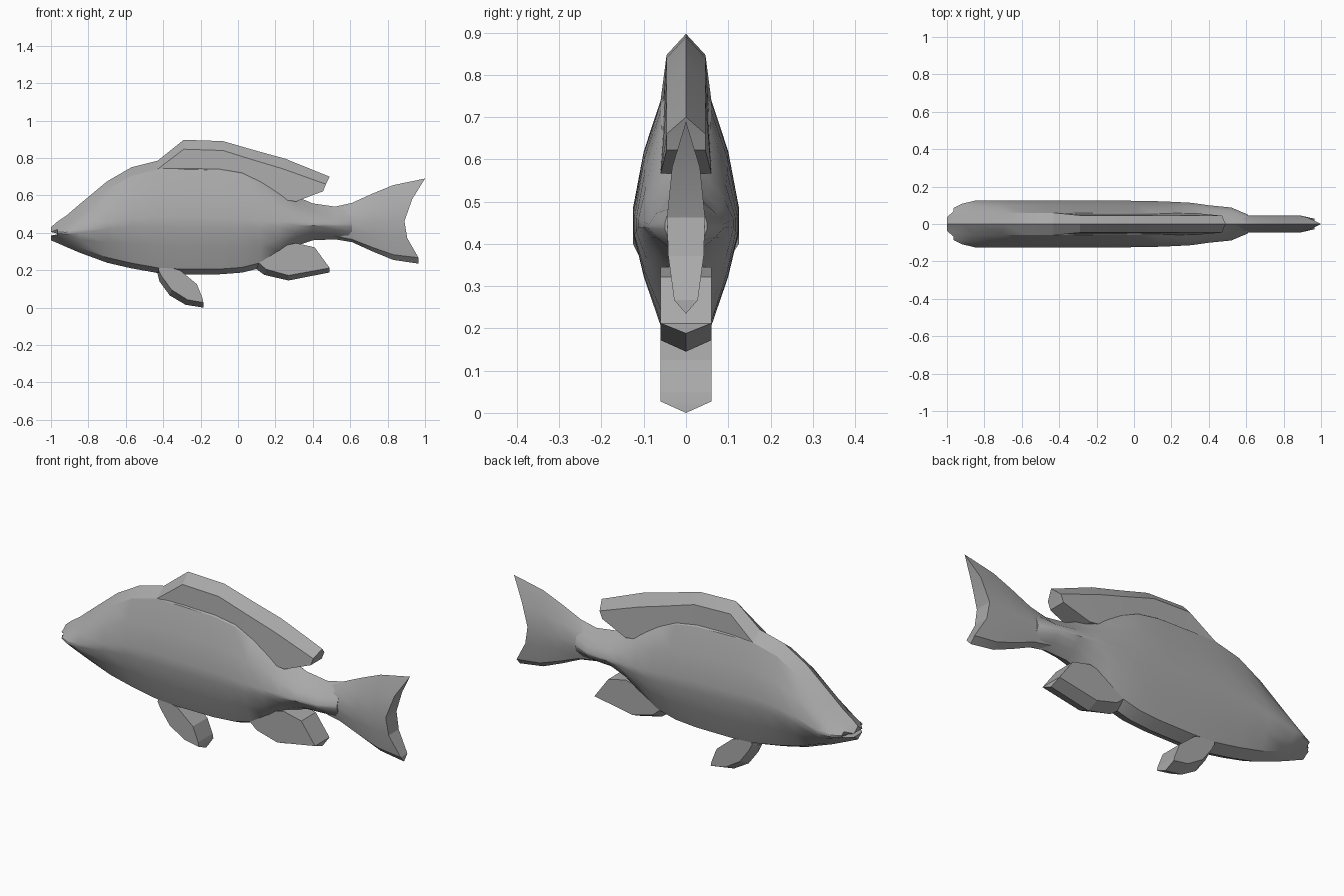
import bpy, bmesh, math

if "Cube" in bpy.data.objects:
    bpy.data.objects.remove(bpy.data.objects["Cube"], do_unlink=True)

GREY = (0.4, 0.4, 0.4, 1.0)
mat = bpy.data.materials.new("plain grey")
mat.use_nodes = True
mat.diffuse_color = GREY
mat.node_tree.nodes["Principled BSDF"].inputs["Base Color"].default_value = GREY


def loft(name, halves, angle=30):
    """Skin a row of half sections (first and last point on y = 0), mirrored in y."""
    bm = bmesh.new()
    rings = []
    for half in halves:
        full = half + [(x, -y, z) for x, y, z in half[-2:0:-1]]
        rings.append([bm.verts.new(p) for p in full])
    n = len(rings[0])
    for a, b in zip(rings, rings[1:]):
        for i in range(n):
            j = (i + 1) % n
            bm.faces.new((a[i], a[j], b[j], b[i]))
    # End caps as strips across the middle
    for ring in (rings[0], rings[-1]):
        for i in range(n // 2):
            quad = [ring[i], ring[i + 1], ring[n - i - 1], ring[-i % n]]
            bm.faces.new(list(dict.fromkeys(quad)))
    bmesh.ops.recalc_face_normals(bm, faces=bm.faces)
    mesh = bpy.data.meshes.new(name)
    bm.to_mesh(mesh)
    bm.free()
    mesh.materials.append(mat)
    obj = bpy.data.objects.new(name, mesh)
    bpy.context.collection.objects.link(obj)
    bpy.ops.object.select_all(action='DESELECT')
    obj.select_set(True)
    bpy.context.view_layer.objects.active = obj
    bpy.ops.object.shade_smooth_by_angle(angle=math.radians(angle))
    return obj


# Body: x, bottom, top, half width
BODY = [
    (-1.00, .36, .43, .045), (-.965, .345, .46, .085), (-.92, .325, .49, .108),
    (-.85, .295, .55, .125), (-.70, .24, .675, .125), (-.57, .21, .75, .125),
    (-.43, .185, .785, .125), (-.30, .178, .785, .125), (-.10, .178, .78, .125),
    (.02, .187, .76, .124), (.12, .212, .715, .122), (.22, .27, .655, .118),
    (.31, .33, .595, .113), (.40, .36, .557, .10), (.52, .365, .54, .088),
    (.61, .35, .56, .05),
]
SIDE = [(.48, 0), (.8, .22), (1, .42), (1, .52), (.8, .77), (.48, 1)]


def body_section(x, bot, top, w):
    lo = bot + min(.028, .25 * (top - bot))
    hi = top - min(.045, .25 * (top - bot))
    return ([(x, 0, bot)] + [(x, w * k, lo + f * (hi - lo)) for k, f in SIDE]
            + [(x, 0, top)])


sections = [body_section(*s) for s in BODY]
# Mouth notch: push the middle of the snout back
sections[0] = [(x + (.033 if i in (3, 4) else 0), y, z)
               for i, (x, y, z) in enumerate(sections[0])]
loft("body", sections)

# Tail fin: lens section that ends in a forked edge
ROWS = [(0, 0), (.07, .028), (.30, .042), (.5, .045), (.76, .033), (1, 0)]
FORK = [.965, .965, .905, .89, .932, 1.0]
TAIL = [(.50, .375, .53), (.61, .35, .56), (.72, .30, .61), (.83, .255, .655)]
tail = [[(x, t, b + f * (h - b)) for f, t in ROWS] for x, b, h in TAIL]
tail.append([(x, t, .235 + f * .455) for x, (f, t) in zip(FORK, ROWS)])
loft("tail_fin", tail, 20)


def fin(name, stations, edge_width, base_width=.06):
    """Each station: ridge, edge and base as (x, z); the ridge is on the centre line."""
    halves = []
    for i, (r, e, b) in enumerate(stations):
        w = base_width if i == 0 else edge_width
        halves.append([(r[0], 0, r[1]), (e[0], w, e[1]),
                       (b[0], base_width if i < len(stations) - 1 else w, b[1]),
                       (b[0], 0, b[1])])
    loft(name, halves, 20)


fin("dorsal_fin", [
    ((-.43, .785), (-.43, .74), (-.43, .68)),
    ((-.29, .897), (-.29, .847), (-.30, .65)),
    ((-.08, .89), (-.08, .84), (-.08, .62)),
    ((.10, .838), (.09, .787), (.10, .60)),
    ((.25, .797), (.24, .742), (.31, .567)),
    ((.49, .70), (.47, .66), (.455, .622)),
], .046)

fin("anal_fin", [
    ((.10, .205), (.11, .24), (.12, .30)),
    ((.14, .175), (.15, .205), (.20, .32)),
    ((.27, .145), (.27, .172), (.31, .345)),
    ((.49, .188), (.49, .212), (.41, .322)),
], .06)

fin("pelvic_fin", [
    ((-.43, .18), (-.425, .20), (-.42, .24)),
    ((-.42, .14), (-.41, .17), (-.39, .22)),
    ((-.365, .065), (-.355, .095), (-.31, .20)),
    ((-.28, .015), (-.27, .042), (-.22, .125)),
    ((-.185, 0), (-.185, .027), (-.19, .05)),
], .06)
